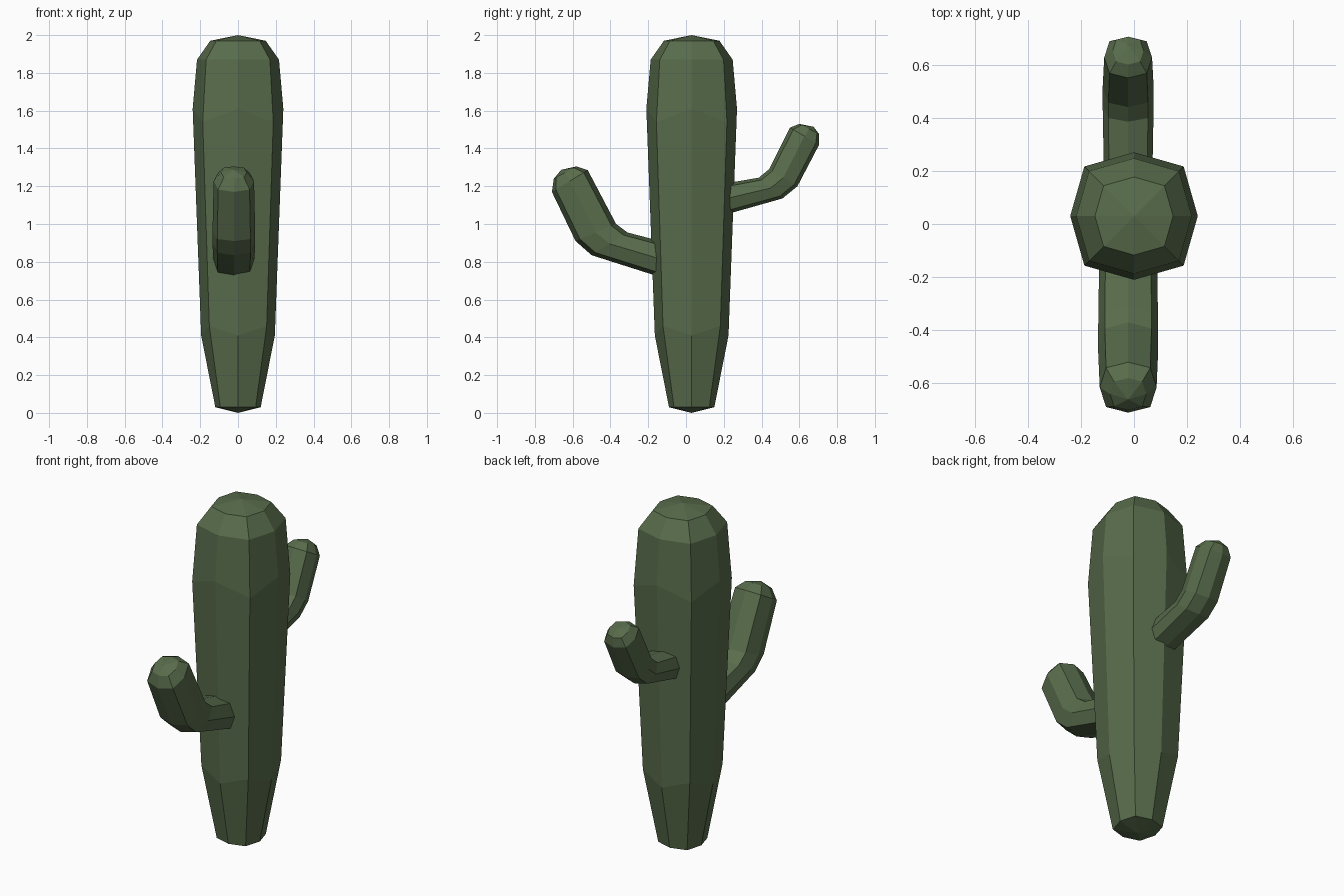
import bpy, bmesh, math
from mathutils import Vector

if "Cube" in bpy.data.objects:
    bpy.data.objects.remove(bpy.data.objects["Cube"])

green = bpy.data.materials.new("cactus green")
green.diffuse_color = (0.098, 0.15, 0.071, 1)
green.use_nodes = True
green.node_tree.nodes["Principled BSDF"].inputs["Base Color"].default_value = green.diffuse_color


def loft(name, rings, start, end):
    """Skin 8-sided rings and close both ends with shallow fans."""
    bm = bmesh.new()
    loops = [[bm.verts.new(p) for p in r] for r in rings]
    for a, b in zip(loops, loops[1:]):
        for i in range(8):
            j = (i + 1) % 8
            bm.faces.new((a[i], a[j], b[j], b[i]))
    for loop, tip in ((loops[0], start), (loops[-1], end)):
        c = bm.verts.new(tip)
        for i in range(8):
            bm.faces.new((loop[i], loop[(i + 1) % 8], c))
    bmesh.ops.recalc_face_normals(bm, faces=bm.faces)
    me = bpy.data.meshes.new(name)
    bm.to_mesh(me)
    bm.free()
    me.materials.append(green)
    ob = bpy.data.objects.new(name, me)
    bpy.context.collection.objects.link(ob)
    return ob


def octagon(centre, u, v):
    """Slightly squared octagon: corners lie a little outside the circle."""
    pts = []
    for i in range(8):
        a = i * math.pi / 4
        k = 1.1 if i % 2 else 1.0
        pts.append(centre + u * (k * math.cos(a)) + v * (k * math.sin(a)))
    return pts


# Trunk: radius, height of axis points, height of corner points
trunk = []
for r, z, zc in [(0.12, 0.03, 0.03), (0.195, 0.41, 0.46), (0.24, 1.61, 1.54),
                 (0.217, 1.87, 1.87), (0.147, 1.97, 1.97)]:
    ring = octagon(Vector((0, 0.03, z)), Vector((r, 0, 0)), Vector((0, r, 0)))
    for p in ring[1::2]:
        p.z = zc
    trunk.append(ring)
loft("trunk", trunk, (0, 0.03, 0.0), (0, 0.03, 2.0))


# Arms: each ring is given by its upper and lower (y, z) points and half width
def arm(name, x, sections, tip):
    rings = []
    for y1, z1, y2, z2, w in sections:
        a, b = Vector((x, y1, z1)), Vector((x, y2, z2))
        rings.append(octagon((a + b) / 2, Vector((w, 0, 0)), (a - b) / 2))
    s = sections[0]
    loft(name, rings, (x, (s[0] + s[2]) / 2, (s[1] + s[3]) / 2), (x, *tip))


arm("back_arm", -0.022,
    [(0.12, 1.20, 0.12, 1.025, 0.09), (0.385, 1.245, 0.51, 1.135, 0.096),
     (0.44, 1.29, 0.59, 1.20, 0.096), (0.55, 1.51, 0.705, 1.42, 0.09),
     (0.60, 1.53, 0.705, 1.475, 0.058)], (0.675, 1.515))
arm("front_arm", -0.022,
    [(-0.06, 0.89, -0.06, 0.695, 0.108), (-0.31, 0.955, -0.50, 0.835, 0.113),
     (-0.37, 1.00, -0.585, 0.91, 0.113), (-0.52, 1.285, -0.71, 1.17, 0.107),
     (-0.58, 1.305, -0.70, 1.24, 0.068)], (-0.66, 1.287))
